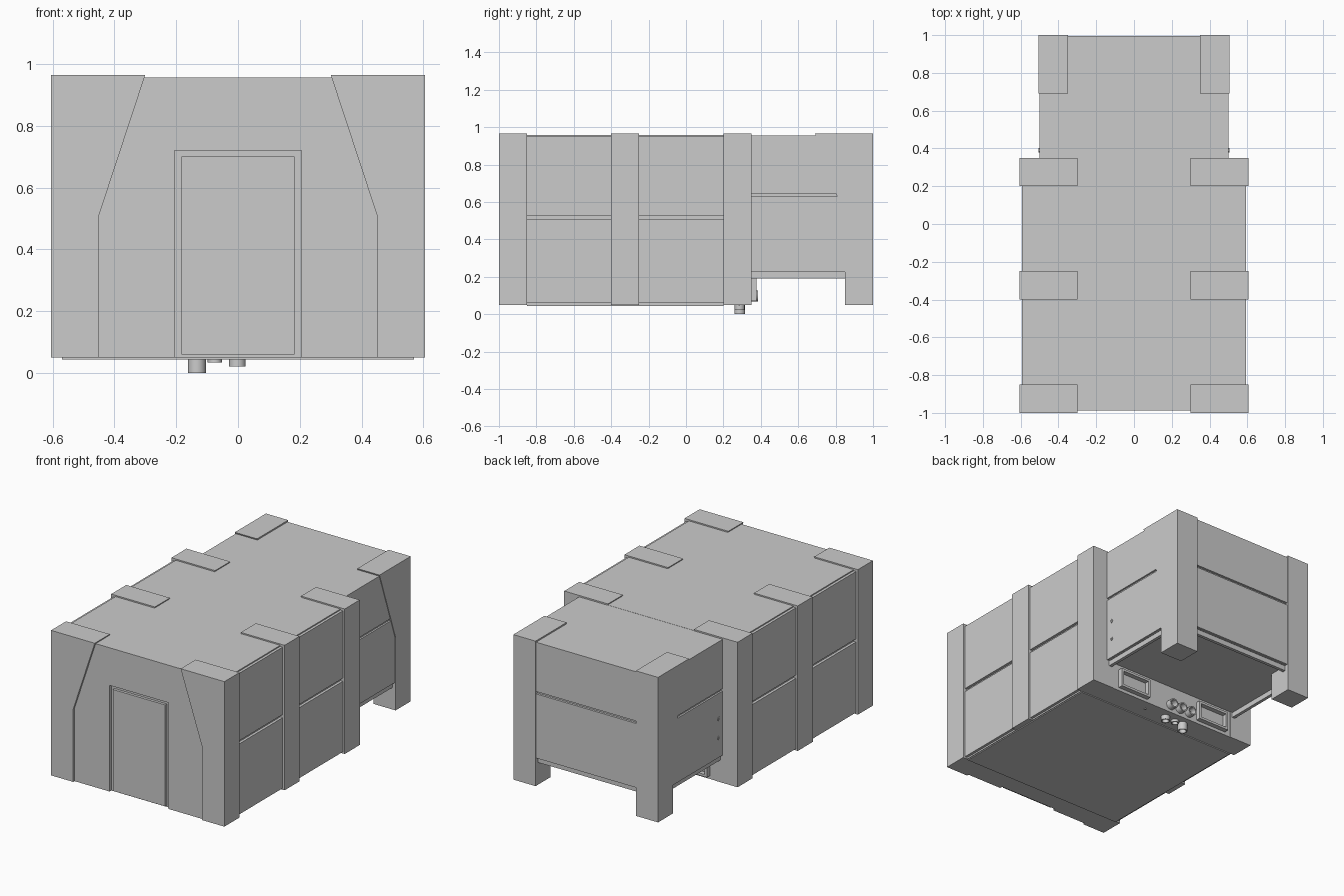
import bpy, bmesh, math
from mathutils import Vector, Matrix

if "Cube" in bpy.data.objects:
    bpy.data.objects.remove(bpy.data.objects["Cube"])


def finish(name, bm):
    bmesh.ops.recalc_face_normals(bm, faces=bm.faces[:])
    me = bpy.data.meshes.new(name)
    bm.to_mesh(me)
    bm.free()
    ob = bpy.data.objects.new(name, me)
    bpy.context.collection.objects.link(ob)
    return ob


def box(name, x0, x1, y0, y1, z0, z1):
    bm = bmesh.new()
    m = Matrix.LocRotScale(Vector(((x0 + x1) / 2, (y0 + y1) / 2, (z0 + z1) / 2)), None,
                           Vector((abs(x1 - x0), abs(y1 - y0), abs(z1 - z0))))
    bmesh.ops.create_cube(bm, size=1, matrix=m)
    return finish(name, bm)


def prism(name, pts, axis, a, b):
    """Extrude a profile along y (x,z points) or along x (y,z points)."""
    bm = bmesh.new()
    vs = [bm.verts.new((p, a, q) if axis == 'y' else (a, p, q)) for p, q in pts]
    f = bm.faces.new(vs)
    r = bmesh.ops.extrude_face_region(bm, geom=[f])
    d = Vector((0, b - a, 0)) if axis == 'y' else Vector((b - a, 0, 0))
    bmesh.ops.translate(bm, vec=d, verts=[v for v in r['geom'] if isinstance(v, bmesh.types.BMVert)])
    return finish(name, bm)


def tube(name, loc, axis, length, r_out, r_in, n=24):
    """Ring-section pipe centred at loc."""
    bm = bmesh.new()
    rings = []
    h = length / 2
    for r, z in ((r_out, -h), (r_out, h), (r_in, h), (r_in, -h)):
        rings.append([bm.verts.new((r * math.cos(2 * math.pi * i / n),
                                    r * math.sin(2 * math.pi * i / n), z)) for i in range(n)])
    for k in range(4):
        A, B = rings[k], rings[(k + 1) % 4]
        for i in range(n):
            j = (i + 1) % n
            bm.faces.new((A[i], A[j], B[j], B[i]))
    if axis != 'z':
        rot = Matrix.Rotation(math.pi / 2, 4, 'X' if axis == 'y' else 'Y')
        bmesh.ops.transform(bm, matrix=rot, verts=bm.verts[:])
    bmesh.ops.translate(bm, vec=Vector(loc), verts=bm.verts[:])
    ob = finish(name, bm)
    for p in ob.data.polygons:
        p.use_smooth = True
    bpy.context.view_layer.objects.active = ob
    ob.select_set(True)
    bpy.ops.object.shade_smooth_by_angle()
    ob.select_set(False)
    return ob


# main compartment
box("main_body", -0.575, 0.575, -0.97, 0.348, 0.05, 0.957)
box("floor_plate", -0.57, 0.57, -0.85, 0.2, 0.044, 0.06)

# front wall with recessed doorway
prism("front_wall", [(-0.58, 0.05), (-0.205, 0.05), (-0.205, 0.72), (0.205, 0.72), (0.205, 0.05),
                     (0.58, 0.05), (0.58, 0.957), (-0.58, 0.957)], 'y', -0.987, -0.965)
box("door", -0.183, 0.183, -0.987, -0.965, 0.06, 0.70)

# ribs that wrap the main compartment, and side panels split by a groove
for s, side in ((-1, "left"), (1, "right")):
    rib = [(0.605, 0.05), (0.605, 0.965), (0.30, 0.965), (0.45, 0.51), (0.45, 0.05)]
    for i, y in enumerate((-1.0, -0.40, 0.20)):
        prism(f"{side}_rib_{i + 1}", [(s * x, z) for x, z in rib], 'y', y, y + 0.15)
        # roof tab keeps the full width above the roof
    for i, (a, b) in enumerate(((-0.85, -0.40), (-0.25, 0.20))):
        for z0, z1, lvl in ((0.06, 0.505, "lower"), (0.525, 0.95, "upper")):
            box(f"{side}_{lvl}_panel_{i + 1}", s * 0.57, s * 0.592, a, b, z0, z1)

# rear compartment
box("rear_body", -0.49, 0.49, 0.34, 0.98, 0.222, 0.956)
for lvl, z0, z1 in (("lower", 0.225, 0.63), ("upper", 0.645, 0.956)):
    box(f"rear_{lvl}_panel", -0.45, 0.45, 0.97, 0.994, z0, z1)
    for s, side in ((-1, "left"), (1, "right")):
        box(f"rear_{side}_{lvl}_panel", s * 0.48, s * 0.501, 0.345, 0.95, z0, z1)

# skirt under the rear compartment
box("rear_skirt", -0.40, 0.40, 0.955, 0.975, 0.19, 0.23)
for s, side in ((-1, "left"), (1, "right")):
    box(f"{side}_skirt", s * 0.465, s * 0.485, 0.345, 0.90, 0.19, 0.23)
    # rear corner post with leg
    prism(f"rear_{side}_corner", [(1.0, 0.05), (1.0, 0.965), (0.69, 0.965), (0.85, 0.51), (0.85, 0.05)],
          'x', s * 0.35, s * 0.505)
    # side rivets
    for i, z in enumerate((0.35, 0.47)):
        tube(f"{side}_rivet_{i + 1}", (s * 0.501, 0.39, z), 'x', 0.008, 0.012, 0.004, 12)

    # open rectangular sockets on the bulkhead
    c = s * 0.30
    for n, x0, x1, z0, z1 in (("bottom", c - .11, c + .11, .07, .085), ("top", c - .11, c + .11, .175, .19),
                              ("inner", c - .11, c - .095, .085, .175), ("outer", c + .095, c + .11, .085, .175)):
        box(f"{side}_socket_{n}", x0, x1, 0.345, 0.378, z0, z1)

# round ports on the bulkhead and pipes under the floor
for i, x in enumerate((-0.13, -0.06, 0.01)):
    tube(f"port_{i + 1}", (x, 0.365, 0.097), 'y', 0.04, 0.03, 0.022)
for i, (x, z, r) in enumerate(((-0.133, 0.0, 0.029), (-0.075, 0.033, 0.023), (-0.002, 0.021, 0.027))):
    tube(f"pipe_{i + 1}", (x, 0.287, (z + 0.06) / 2), 'z', 0.06 - z, r, r * 0.75)
box("floor_stud", 0.146, 0.156, 0.28, 0.29, 0.045, 0.055)
